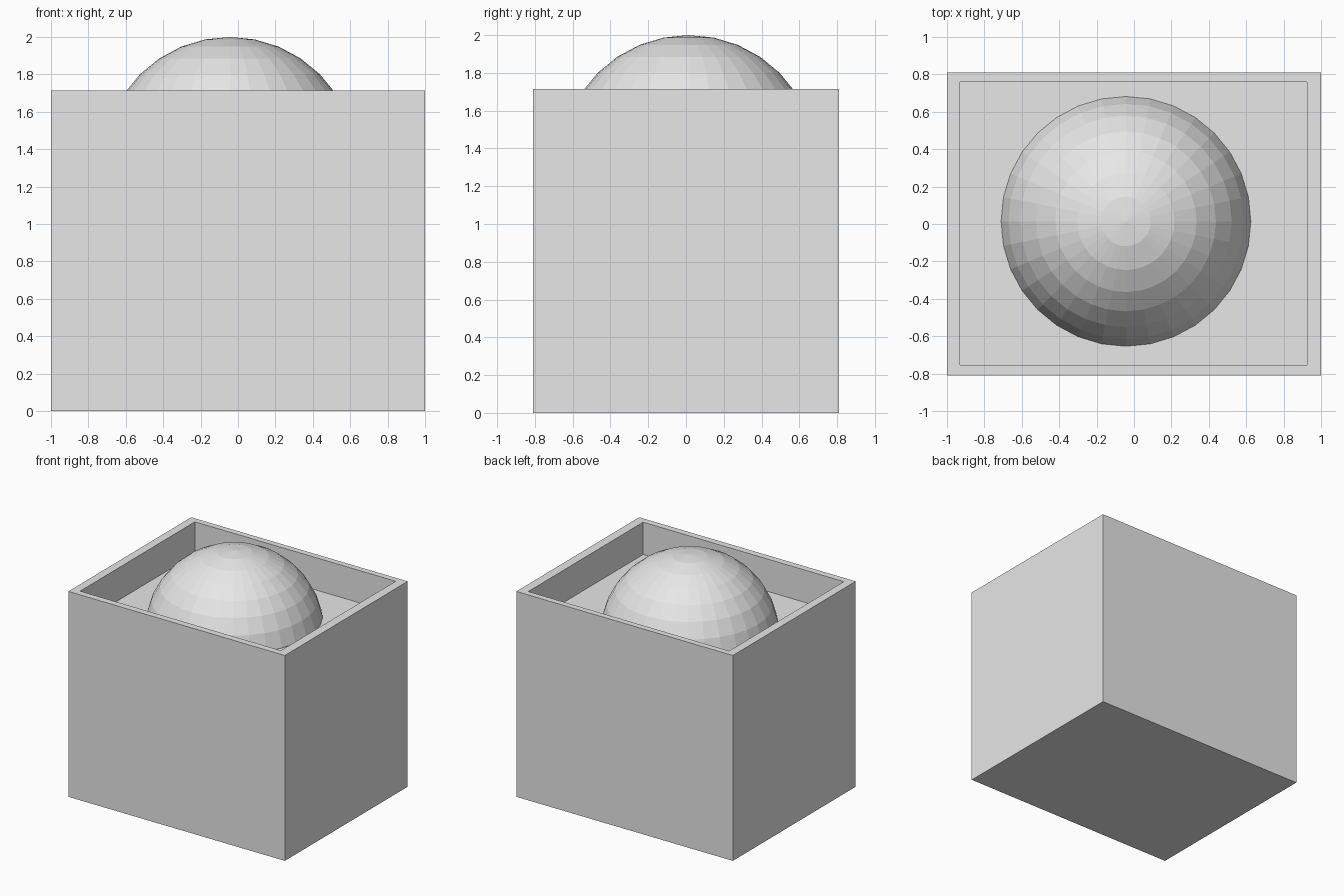
import bpy, bmesh
from mathutils import Vector

if "Cube" in bpy.data.objects:
    bpy.data.objects.remove(bpy.data.objects["Cube"])

grey = bpy.data.materials.new("light_grey")
grey.diffuse_color = (0.8, 0.8, 0.8, 1)
grey.use_nodes = True
grey.node_tree.nodes["Principled BSDF"].inputs["Base Color"].default_value = grey.diffuse_color


def add_object(name, bm):
    mesh = bpy.data.meshes.new(name)
    bm.to_mesh(mesh)
    bm.free()
    mesh.materials.append(grey)
    obj = bpy.data.objects.new(name, mesh)
    bpy.context.collection.objects.link(obj)
    return obj


# Box: solid block whose top face is inset to a rim and sunk to a tray floor
HALF_X, HALF_Y, HEIGHT = 1.0, 0.81, 1.715
FLOOR_Z = 1.445
bm = bmesh.new()
bmesh.ops.create_cube(bm, size=2)
for v in bm.verts:
    v.co = Vector((v.co.x * HALF_X, v.co.y * HALF_Y, (v.co.z + 1) / 2 * HEIGHT))
top = max(bm.faces, key=lambda f: f.calc_center_median().z)
bmesh.ops.inset_region(bm, faces=[top], thickness=0.05)
for v in top.verts:
    v.co.x = 0.925 if v.co.x > 0 else -0.93
    v.co.y = 0.76 if v.co.y > 0 else -0.755
floor = bmesh.ops.extrude_discrete_faces(bm, faces=[top])["faces"][0]
for v in floor.verts:
    v.co.z = FLOOR_Z
add_object("open_box", bm)

# Ball: flat-shaded sphere half sunk in the tray floor
bm = bmesh.new()
bmesh.ops.create_uvsphere(bm, u_segments=32, v_segments=16, radius=0.68)
ball = add_object("ball", bm)
ball.location = (-0.043, 0.014, 1.32)
